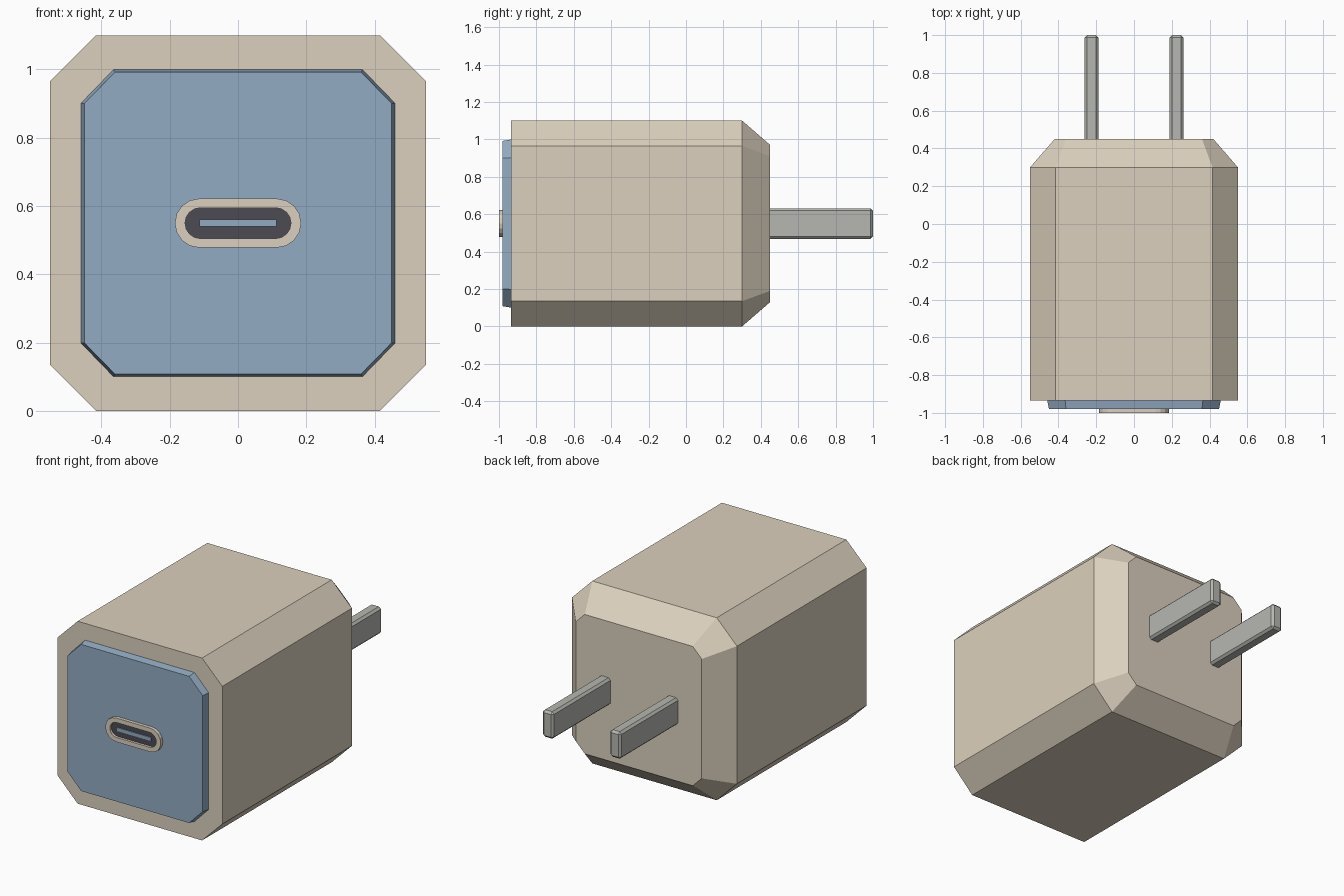
import bpy
import bmesh
from math import pi, cos, sin

cube = bpy.data.objects.get("Cube")
if cube:
    bpy.data.objects.remove(cube, do_unlink=True)

MID = 0.55  # height of the centre line


def material(name, rgb):
    m = bpy.data.materials.new(name)
    m.use_nodes = True
    m.diffuse_color = (*rgb, 1)
    m.node_tree.nodes["Principled BSDF"].inputs["Base Color"].default_value = (*rgb, 1)
    return m


cream = material("warm cream", (0.71, 0.63, 0.51))
blue = material("dusty blue", (0.29, 0.41, 0.55))
dark = material("dark grey", (0.07, 0.07, 0.085))
metal = material("grey metal", (0.47, 0.47, 0.44))


def octagon(hx, hz, fx, fz):
    """Chamfered rectangle: half sizes and half lengths of the flat sides."""
    return [(hx, -fz), (hx, fz), (fx, hz), (-fx, hz),
            (-hx, fz), (-hx, -fz), (-fx, -hz), (fx, -hz)]


def stadium(hx, hz, steps=8):
    pts = []
    for side in (0, 1):
        for i in range(steps + 1):
            a = -pi / 2 + pi * (i / steps + side)
            pts.append(((hx - hz) * (1 - 2 * side) + hz * cos(a), hz * sin(a)))
    return pts


def loft(name, sections, mat, closed_loop=False):
    """Bridge (y, outline) sections; cap both ends or join last to first."""
    bm = bmesh.new()
    rings = [[bm.verts.new((x, y, z + MID)) for x, z in pts] for y, pts in sections]
    pairs = list(zip(rings, rings[1:]))
    if closed_loop:
        pairs.append((rings[-1], rings[0]))
    else:
        bm.faces.new(rings[0])
        bm.faces.new(rings[-1])
    for a, b in pairs:
        n = len(a)
        for i in range(n):
            j = (i + 1) % n
            bm.faces.new((a[i], a[j], b[j], b[i]))
    bmesh.ops.recalc_face_normals(bm, faces=bm.faces[:])
    return finish(name, bm, mat)


def finish(name, bm, mat):
    mesh = bpy.data.meshes.new(name)
    bm.to_mesh(mesh)
    bm.free()
    mesh.materials.append(mat)
    obj = bpy.data.objects.new(name, mesh)
    bpy.context.collection.objects.link(obj)
    return obj


def box(name, center, size, mat, bevel=0):
    bm = bmesh.new()
    bmesh.ops.create_cube(bm, size=1)
    bmesh.ops.scale(bm, vec=size, verts=bm.verts)
    bmesh.ops.translate(bm, vec=center, verts=bm.verts)
    if bevel:
        bmesh.ops.bevel(bm, geom=bm.edges[:], offset=bevel, segments=1, affect='EDGES')
    return finish(name, bm, mat)


# Housing: chamfered block tapering at the back
shell = octagon(0.55, 0.55, 0.415, 0.415)
loft("housing", [(-0.935, shell), (0.30, shell),
                 (0.45, octagon(0.42, 0.42, 0.36, 0.36))], cream)

# Raised front panel with slightly drafted sides
loft("front_panel", [(-0.98, octagon(0.45, 0.442, 0.36, 0.35)),
                     (-0.93, octagon(0.46, 0.45, 0.365, 0.352))], blue)

# Charging port: rim, dark recess floor and tongue
outer, inner = stadium(0.185, 0.072), stadium(0.155, 0.045)
loft("port_rim", [(-0.975, outer), (-1.0, outer), (-1.0, inner), (-0.975, inner)],
     cream, closed_loop=True)
floor = stadium(0.157, 0.047)
loft("port_recess", [(-0.985, floor), (-0.977, floor)], dark)
box("port_tongue", (0, -0.986, MID), (0.226, 0.009, 0.021), blue)

# Plug prongs
for label, side in (("left", 1), ("right", -1)):
    box(label + "_prong", (side * 0.225, 0.715, MID), (0.073, 0.57, 0.163), metal, 0.013)
